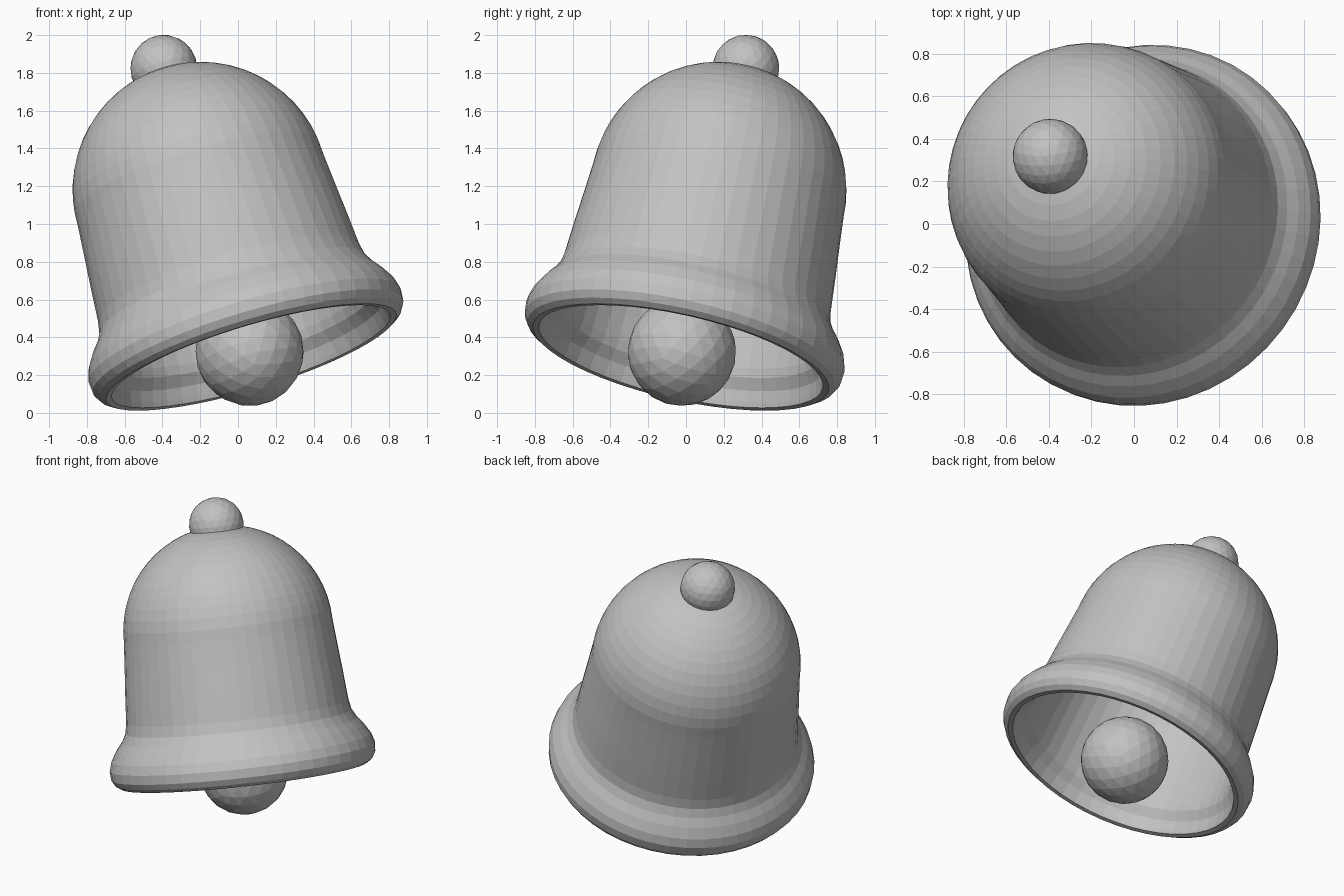
import bpy, bmesh, math
from mathutils import Vector

if "Cube" in bpy.data.objects:
    bpy.data.objects.remove(bpy.data.objects["Cube"])

AXIS = Vector((-0.283, 0.211, 0.935)).normalized()
BASE = Vector((0.07, -0.028, 0.295))          # centre of the mouth
ROT = AXIS.to_track_quat('Z', 'Y')
SEG = 48

grey = bpy.data.materials.new("plain grey")
grey.diffuse_color = (0.54, 0.54, 0.54, 1)
grey.use_nodes = True
grey.node_tree.nodes["Principled BSDF"].inputs["Base Color"].default_value = grey.diffuse_color


def finish(bm, name, pos):
    bmesh.ops.recalc_face_normals(bm, faces=bm.faces[:])
    me = bpy.data.meshes.new(name)
    bm.to_mesh(me)
    bm.free()
    me.materials.append(grey)
    ob = bpy.data.objects.new(name, me)
    ob.rotation_mode = 'QUATERNION'
    ob.rotation_quaternion = ROT
    ob.location = pos
    bpy.context.collection.objects.link(ob)
    return ob


def dome(radius, centre, n=14):
    """Quarter circle from the wall to the apex, as (r, z)."""
    return [(radius * math.cos(i * math.pi / 2 / n),
             centre + radius * math.sin(i * math.pi / 2 / n)) for i in range(n + 1)]


# Bell shell: outer wall up to the apex, thin inner wall with a stepped lip
outer = [(0.77, 0.004), (0.802, 0.0), (0.835, 0.022), (0.858, 0.06), (0.863, 0.12),
         (0.845, 0.18), (0.805, 0.245), (0.765, 0.295), (0.735, 0.35), (0.722, 0.42),
         (0.708, 0.6), (0.692, 0.78)] + dome(0.678, 0.947)
inner = [(0.77, 0.004), (0.762, 0.03), (0.748, 0.09), (0.71, 0.15), (0.70, 0.20),
         (0.695, 0.35), (0.675, 0.65)] + dome(0.65, 0.947)

bm = bmesh.new()
for profile in (outer, inner):
    verts = [bm.verts.new((max(r, 0.0), 0, z)) for r, z in profile]
    edges = [bm.edges.new(p) for p in zip(verts, verts[1:])]
    bmesh.ops.spin(bm, geom=verts + edges, cent=(0, 0, 0), axis=(0, 0, 1),
                   angle=2 * math.pi, steps=SEG)
bmesh.ops.remove_doubles(bm, verts=bm.verts[:], dist=0.0005)
finish(bm, "bell_shell", BASE)


# Knob and clapper balls
def ball(name, radius, t):
    bm = bmesh.new()
    bmesh.ops.create_icosphere(bm, subdivisions=3, radius=radius)
    finish(bm, name, BASE + AXIS * t)


ball("top_knob", 0.177, 1.635)
ball("clapper", 0.287, 0.03)
